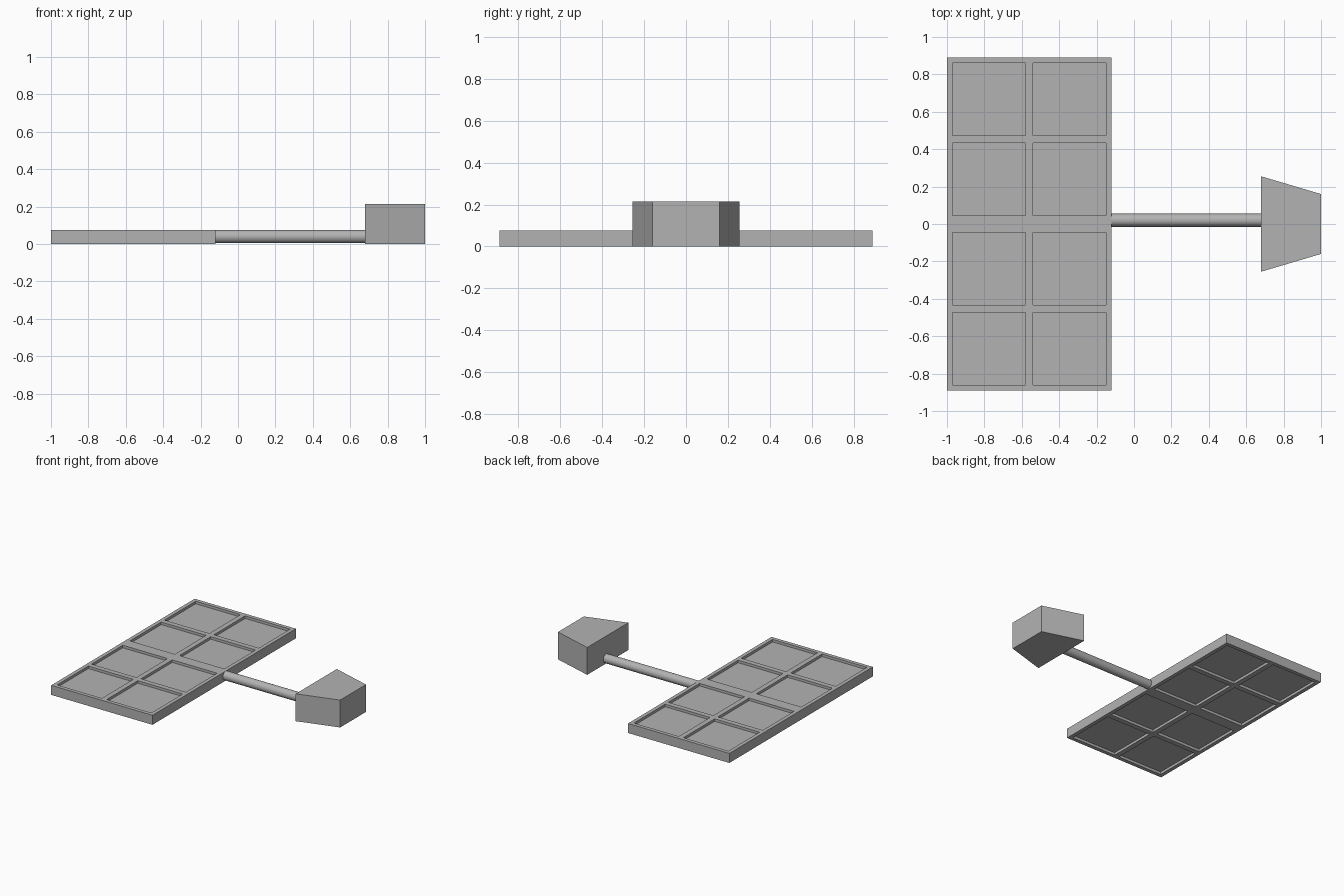
import bpy
import bmesh
import math

old = bpy.data.objects.get("Cube")
if old:
    bpy.data.objects.remove(old, do_unlink=True)

grey = bpy.data.materials.new("plain_grey")
grey.use_nodes = True
grey.diffuse_color = (0.45, 0.45, 0.45, 1)
grey.node_tree.nodes["Principled BSDF"].inputs["Base Color"].default_value = grey.diffuse_color


def finish(name, bm):
    bmesh.ops.recalc_face_normals(bm, faces=bm.faces)
    mesh = bpy.data.meshes.new(name)
    bm.to_mesh(mesh)
    bm.free()
    mesh.materials.append(grey)
    obj = bpy.data.objects.new(name, mesh)
    bpy.context.collection.objects.link(obj)
    return obj


def prism(name, outline, z0, z1):
    bm = bmesh.new()
    base = bm.faces.new([bm.verts.new((x, y, z0)) for x, y in outline])
    top = bmesh.ops.extrude_face_region(bm, geom=[base])["geom"]
    verts = [v for v in top if isinstance(v, bmesh.types.BMVert)]
    bmesh.ops.translate(bm, verts=verts, vec=(0, 0, z1 - z0))
    return finish(name, bm)


# Panel frame: a slab with eight sunken panes on the top and underside
X0, X1, HALF_Y, HEIGHT, DEPTH = -1.0, -0.12, 0.89, 0.075, 0.02
RIM, BAR, SPINE = 0.03, 0.04, 0.09
mid_x = (X0 + X1) / 2
pane_y = (HALF_Y - RIM - BAR - SPINE / 2) / 2
xs = [X0, X0 + RIM, mid_x - BAR / 2, mid_x + BAR / 2, X1 - RIM, X1]
half = [SPINE / 2, SPINE / 2 + pane_y, HALF_Y - RIM - pane_y, HALF_Y - RIM, HALF_Y]
ys = [-y for y in reversed(half)] + half

bm = bmesh.new()
grid = [[bm.verts.new((x, y, 0)) for y in ys] for x in xs]
for i in range(len(xs) - 1):
    for j in range(len(ys) - 1):
        bm.faces.new((grid[i][j], grid[i + 1][j], grid[i + 1][j + 1], grid[i][j + 1]))
top = bmesh.ops.extrude_face_region(bm, geom=bm.faces[:], use_keep_orig=True)["geom"]
bmesh.ops.translate(bm, verts=[v for v in top if isinstance(v, bmesh.types.BMVert)],
                    vec=(0, 0, HEIGHT))
bmesh.ops.recalc_face_normals(bm, faces=bm.faces)
panes = [f for f in bm.faces if abs(f.normal.z) > 0.9
         and min(e.calc_length() for e in f.edges) > 0.2]
sunk = bmesh.ops.extrude_discrete_faces(bm, faces=panes)["faces"]
for f in sunk:
    shift = DEPTH if f.calc_center_median().z < HEIGHT / 2 else -DEPTH
    bmesh.ops.translate(bm, verts=f.verts, vec=(0, 0, shift))
bmesh.ops.dissolve_limit(bm, angle_limit=0.01, verts=bm.verts, edges=bm.edges)
finish("panel_frame", bm)

# Round connecting rod
START, END = -0.12, 0.68
bpy.ops.mesh.primitive_cylinder_add(
    vertices=32, radius=0.035, depth=END - START,
    location=((START + END) / 2, 0.02, 0.04), rotation=(0, math.pi / 2, 0))
rod = bpy.context.object
rod.name = "connecting_rod"
rod.data.materials.append(grey)
bpy.ops.object.shade_smooth_by_angle()

# Tapered end block
prism("end_block", [(0.68, -0.255), (1, -0.16), (1, 0.16), (0.68, 0.255)], 0, 0.215)
